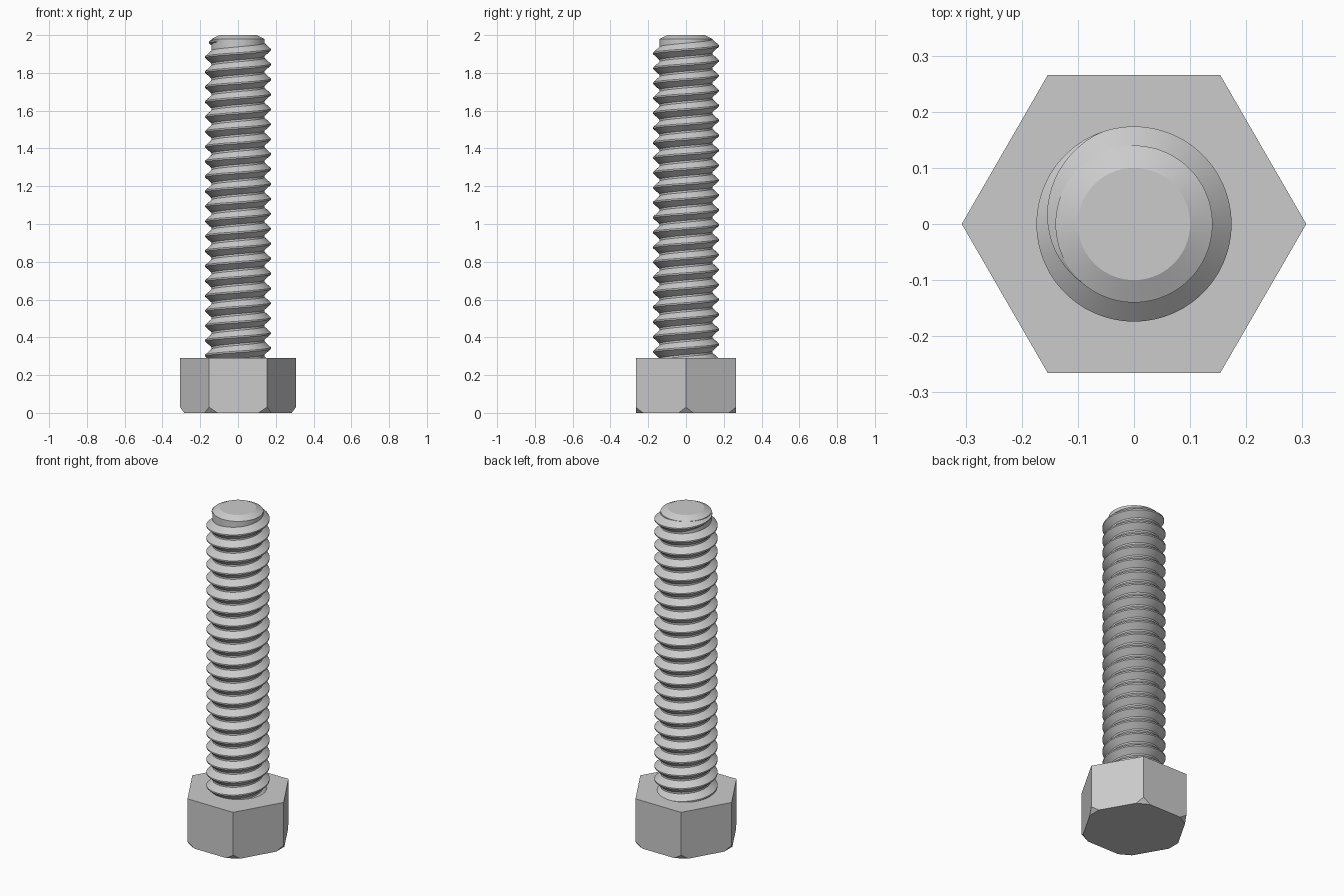
import bpy
import bmesh
from math import sin, cos, radians, pi
from mathutils import Vector

cube = bpy.data.objects.get("Cube")
if cube:
    bpy.data.objects.remove(cube, do_unlink=True)

STEEL = (0.6, 0.6, 0.6, 1.0)
steel = bpy.data.materials.new("grey_steel")
steel.use_nodes = True
steel.diffuse_color = STEEL
steel.node_tree.nodes["Principled BSDF"].inputs["Base Color"].default_value = STEEL

HEAD_RADIUS, HEAD_HEIGHT = 0.307, 0.29
CORE, CREST, PITCH = 0.14, 0.174, 0.079
SEGMENTS = 60


def polar(radius, angle, z):
    return Vector((radius * cos(angle), radius * sin(angle), z))


def finish(name, bm, smooth):
    mesh = bpy.data.meshes.new(name)
    bm.to_mesh(mesh)
    bm.free()
    mesh.materials.append(steel)
    obj = bpy.data.objects.new(name, mesh)
    bpy.context.collection.objects.link(obj)
    if smooth:
        bpy.ops.object.select_all(action="DESELECT")
        obj.select_set(True)
        bpy.context.view_layer.objects.active = obj
        bpy.ops.object.shade_smooth_by_angle(angle=radians(25))


# Hexagonal head with its six lower corners cut off
bm = bmesh.new()
base = bm.faces.new([bm.verts.new(polar(HEAD_RADIUS, k * pi / 3, 0)) for k in range(6)])
top = bmesh.ops.extrude_face_region(bm, geom=[base])["geom"]
bmesh.ops.translate(bm, vec=(0, 0, HEAD_HEIGHT),
                    verts=[v for v in top if isinstance(v, bmesh.types.BMVert)])
if not any(f.calc_center_median().z < 0.001 for f in bm.faces):
    bmesh.ops.holes_fill(bm, edges=[e for e in bm.edges if e.is_boundary])
for k in range(6):
    angle = k * pi / 3
    bmesh.ops.bisect_plane(bm, geom=bm.verts[:] + bm.edges[:] + bm.faces[:],
                           plane_co=polar(HEAD_RADIUS, angle, 0.03),
                           plane_no=polar(0.8, angle, -0.6), clear_outer=True)
    bmesh.ops.holes_fill(bm, edges=[e for e in bm.edges if e.is_boundary])
bmesh.ops.recalc_face_normals(bm, faces=bm.faces[:])
finish("hex_head", bm, False)

# Shank core with a chamfered tip
bm = bmesh.new()
rings = [[bm.verts.new(polar(r, 2 * pi * i / SEGMENTS, z)) for i in range(SEGMENTS)]
         for r, z in ((CORE, HEAD_HEIGHT - 0.02), (CORE, 1.98), (0.1, 2.0))]
for low, high in zip(rings, rings[1:]):
    for i in range(SEGMENTS):
        j = (i + 1) % SEGMENTS
        bm.faces.new((low[i], low[j], high[j], high[i]))
bm.faces.new(rings[0][::-1])
bm.faces.new(rings[-1])
finish("shank_core", bm, True)

# Right-handed thread, running out near the tip
bm = bmesh.new()
start, end, fade_start = -21.2, 228 / 360, 110 / 360
steps = int((end - start) * SEGMENTS)
sections = []
for s in range(steps + 1):
    turn = start + (end - start) * s / steps
    fade = min(1.0, (end - turn) / (end - fade_start))
    centre = 1.923 + PITCH * turn
    root, crest = CORE - 0.002, CORE + (CREST - CORE) * fade
    wide, narrow = 0.46 * PITCH * max(fade, 0.3), 0.05 * PITCH
    profile = ((root, -wide), (crest, -narrow), (crest, narrow), (root, wide))
    sections.append([bm.verts.new(polar(r, 2 * pi * turn, min(centre + dz, 1.98)))
                     for r, dz in profile])
for a, b in zip(sections, sections[1:]):
    for k in range(3):
        bm.faces.new((a[k], b[k], b[k + 1], a[k + 1]))
bm.faces.new(sections[0])
bm.faces.new(sections[-1][::-1])
finish("screw_thread", bm, True)
